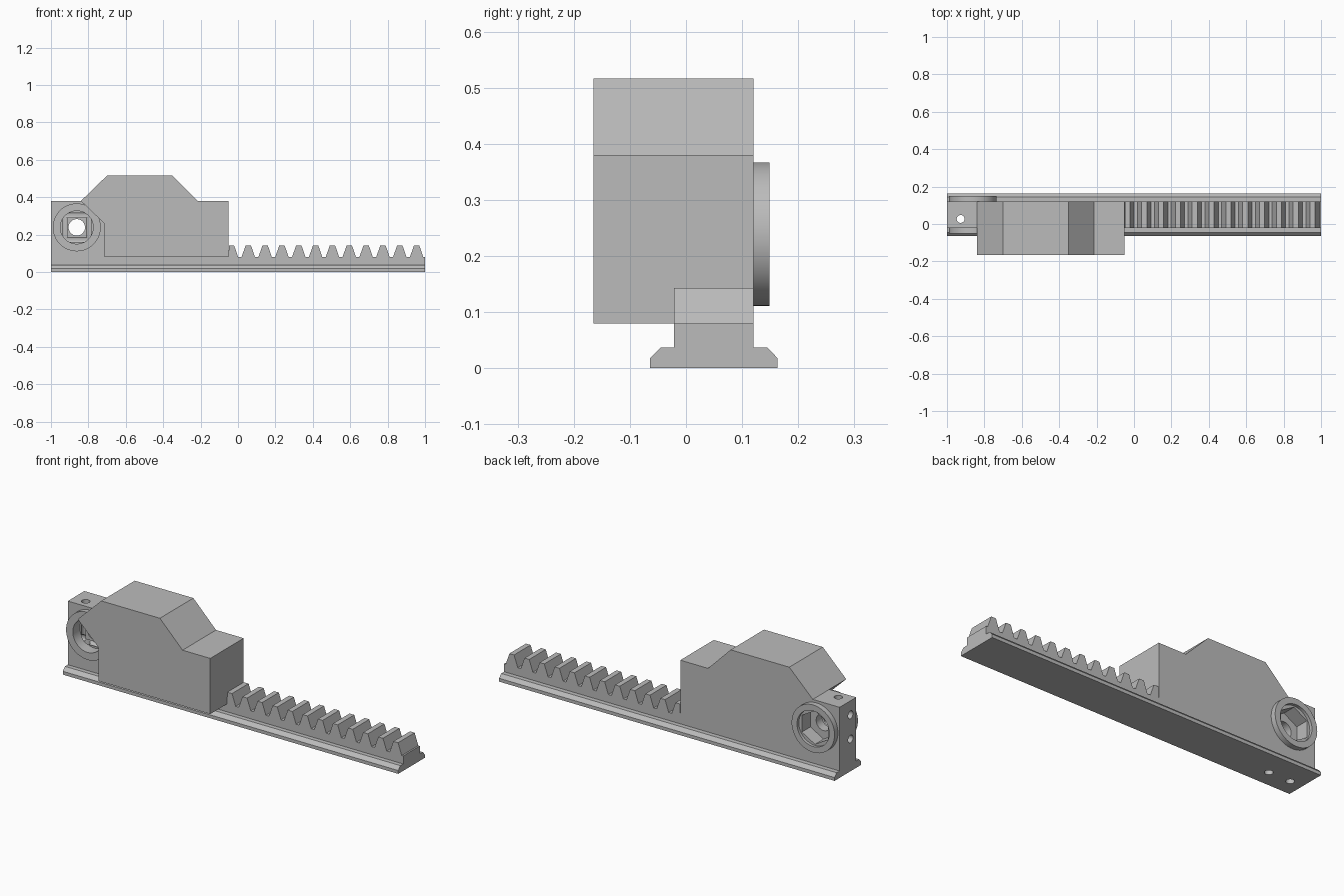
import bpy, bmesh, math
from mathutils import Matrix, Vector

cube = bpy.data.objects.get("Cube")
if cube:
    bpy.data.objects.remove(cube, do_unlink=True)

grey = bpy.data.materials.new("plain grey")
grey.use_nodes = True
grey.diffuse_color = (0.5, 0.5, 0.5, 1)
grey.node_tree.nodes["Principled BSDF"].inputs["Base Color"].default_value = (0.5, 0.5, 0.5, 1)


def make_object(name, bm):
    bmesh.ops.recalc_face_normals(bm, faces=bm.faces)
    mesh = bpy.data.meshes.new(name)
    bm.to_mesh(mesh)
    bm.free()
    mesh.materials.append(grey)
    obj = bpy.data.objects.new(name, mesh)
    bpy.context.collection.objects.link(obj)
    return obj


def prism(bm, points, offset):
    """Extrude a closed outline along an offset."""
    face = bm.faces.new([bm.verts.new(p) for p in points])
    new = bmesh.ops.extrude_face_region(bm, geom=[face])["geom"]
    verts = [v for v in new if isinstance(v, bmesh.types.BMVert)]
    bmesh.ops.translate(bm, verts=verts, vec=offset)


def plate(name, outline, y0, y1):
    """Solid from an x-z outline running from y0 to y1."""
    bm = bmesh.new()
    prism(bm, [(x, y0, z) for x, z in outline], (0, y1 - y0, 0))
    return make_object(name, bm)


def rod(name, start, end, radius, sides=48):
    """Cylinder between two points."""
    start, end = Vector(start), Vector(end)
    axis = end - start
    bm = bmesh.new()
    turn = axis.to_track_quat('Z', 'Y').to_matrix().to_4x4()
    bmesh.ops.create_cone(bm, cap_ends=True, segments=sides, radius1=radius,
                          radius2=radius, depth=axis.length,
                          matrix=Matrix.Translation((start + end) / 2) @ turn)
    return make_object(name, bm)


def cut(target, cutters):
    """Subtract the cutters and bake the result."""
    for c in cutters:
        mod = target.modifiers.new("cut", 'BOOLEAN')
        mod.operation, mod.solver, mod.object = 'DIFFERENCE', 'EXACT', c
    graph = bpy.context.evaluated_depsgraph_get()
    mesh = bpy.data.meshes.new_from_object(target.evaluated_get(graph))
    target.modifiers.clear()
    target.data = mesh


# Dovetail rail running the full length
BACK, FRONT, DECK = 0.12, -0.021, 0.08
profile = [(-0.064, 0), (0.163, 0), (0.163, 0.018), (0.145, 0.037), (BACK, 0.037),
           (BACK, DECK), (FRONT, DECK), (FRONT, 0.037), (-0.045, 0.037), (-0.064, 0.018)]
bm = bmesh.new()
prism(bm, [(-1, y, z) for y, z in profile], (2, 0, 0))
rail = make_object("rail", bm)

# Rack teeth
bm = bmesh.new()
for i in range(12):
    x = -0.035 + 0.09 * i
    tooth = [(max(x - 0.036, -0.05), DECK), (x + 0.036, DECK),
             (x + 0.014, 0.143), (x - 0.014, 0.143)]
    prism(bm, [(px, FRONT, pz) for px, pz in tooth], (0, BACK - FRONT, 0))
make_object("rack_teeth", bm)

# Main housing with its sloped hood
plate("housing", [(-0.715, DECK), (-0.05, DECK), (-0.05, 0.38), (-0.215, 0.38),
                  (-0.35, 0.516), (-0.70, 0.516), (-0.84, 0.38), (-0.715, 0.26)],
      -0.165, BACK)

# Bearing block at the end, with a round boss on each side
block = plate("bearing_block", [(-1, DECK), (-0.715, DECK), (-0.715, 0.26),
                                (-0.84, 0.38), (-1, 0.38)], FRONT, BACK)
CX, CZ = -0.862, 0.239


def bore(name, y0, y1, radius, sides=64):
    return rod(name, (CX, y0, CZ), (CX, y1, CZ), radius, sides)


front_boss = bore("front_boss", -0.05, FRONT, 0.128)
back_boss = bore("back_boss", BACK, 0.149, 0.128)

# Shaft bore, round front recess, hexagonal back pocket
bores = [bore("shaft_cutter", -0.3, 0.3, 0.044),
         bore("recess_cutter", -0.2, 0.01, 0.088),
         bore("pocket_cutter", 0.06, 0.2, 0.09, 6)]
ring_cutter = bore("ring_cutter", 0.133, 0.2, 0.096)

# Screw holes: two vertical, two from the end
HY, GAP, R = 0.027, 0.065, 0.021
vertical = [rod("left_hole_cutter", (CX - GAP, HY, -0.1), (CX - GAP, HY, 0.5), R, 24),
            rod("right_hole_cutter", (CX + GAP, HY, -0.1), (CX + GAP, HY, 0.3), R, 24)]
level = [rod("end_hole_cutter", (-1.1, HY, CZ + s * GAP), (-0.74, HY, CZ + s * GAP), R, 24)
         for s in (-1, 1)]

cut(rail, vertical)
cut(block, bores + vertical + level)
cut(front_boss, bores)
cut(back_boss, bores + [ring_cutter])
for c in bores + vertical + level + [ring_cutter]:
    bpy.data.objects.remove(c, do_unlink=True)

# Smooth round walls, keep edges sharp
bpy.ops.object.select_all(action='DESELECT')
for obj in (rail, block, front_boss, back_boss):
    obj.select_set(True)
bpy.context.view_layer.objects.active = block
bpy.ops.object.shade_smooth_by_angle(angle=math.radians(30))
